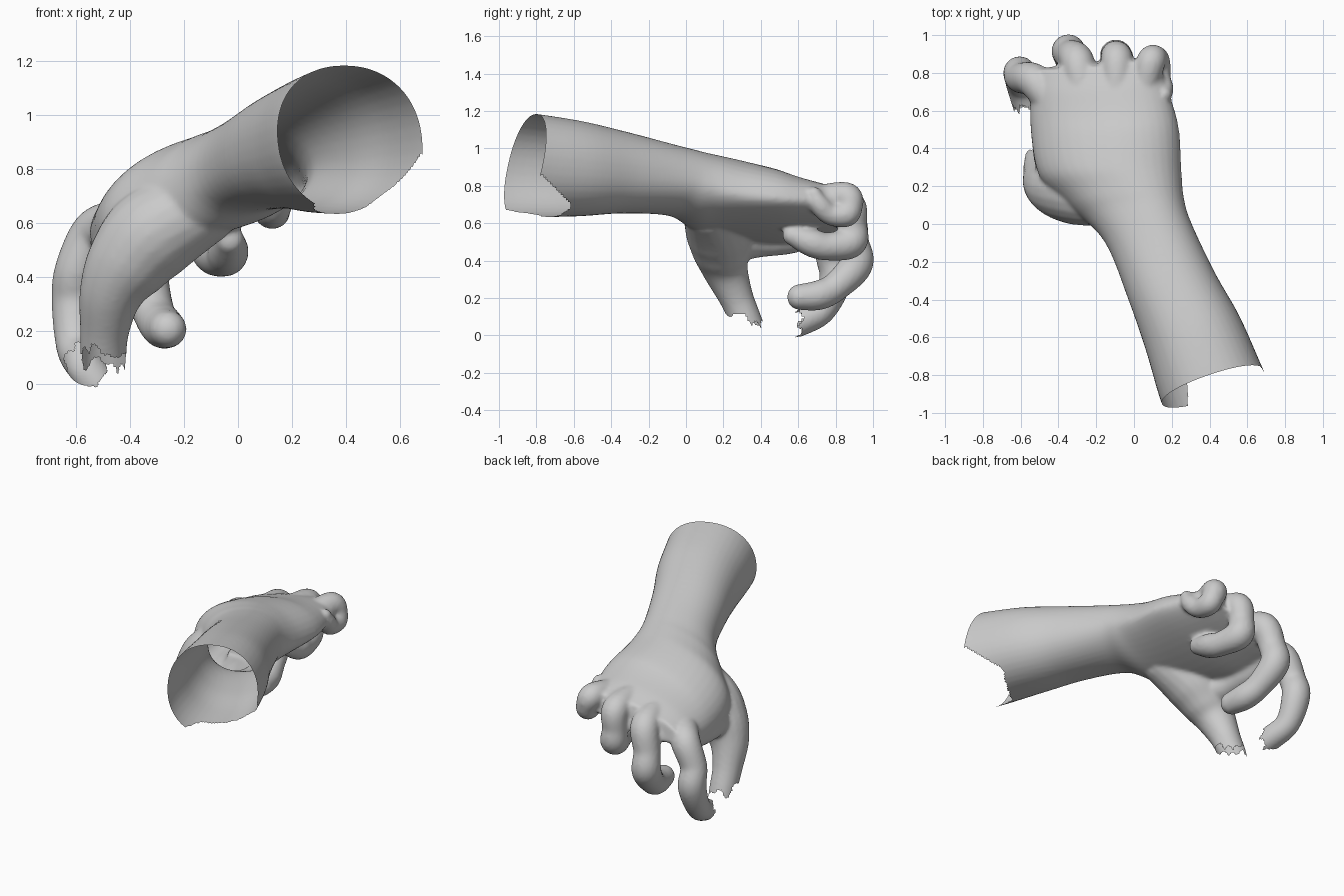
import bpy, bmesh, math
from mathutils import Vector

if "Cube" in bpy.data.objects:
    bpy.data.objects.remove(bpy.data.objects["Cube"])

bm = bmesh.new()


def spline(keys, n=8):
    """Catmull-Rom resampling of rows of numbers."""
    out = []
    for i in range(len(keys) - 1):
        a, b, c, d = keys[max(i - 1, 0)], keys[i], keys[i + 1], keys[min(i + 2, len(keys) - 1)]
        for k in range(n):
            t = k / n
            out.append([0.5 * (2 * q + (r - p) * t + (2 * p - 5 * q + 4 * r - s) * t * t
                               + (3 * q - p - 3 * r + s) * t ** 3)
                        for p, q, r, s in zip(a, b, c, d)])
    out.append(list(keys[-1]))
    return out


def skin(rings):
    """Closed tube through a list of rings of points."""
    vr = [[bm.verts.new(p) for p in ring] for ring in rings]
    n = len(vr[0])
    for a, b in zip(vr, vr[1:]):
        for i in range(n):
            bm.faces.new((a[i], a[(i + 1) % n], b[(i + 1) % n], b[i]))
    bm.faces.new(vr[0][::-1])
    bm.faces.new(vr[-1])


def finger(keys, n=20):
    """Tube with a round tip; keys are x, y, z, radius."""
    rows = spline(keys)
    pts = [Vector(r[:3]) for r in rows]
    rad = [r[3] for r in rows]
    d = (pts[-1] - pts[-2]).normalized()
    end, r0 = pts[-1].copy(), rad[-1]
    for k in range(1, 6):
        a = k * math.pi / 2 / 5.4
        pts.append(end + d * r0 * math.sin(a))
        rad.append(r0 * math.cos(a))
    u, rings = Vector((1, 0.1, 0.05)), []
    for i, p in enumerate(pts):
        t = (pts[min(i + 1, len(pts) - 1)] - pts[max(i - 1, 0)]).normalized()
        u = (u - t * u.dot(t)).normalized()
        v = t.cross(u)
        rings.append([p + (u * math.cos(2 * math.pi * j / n) + v * math.sin(2 * math.pi * j / n)) * rad[i]
                      for j in range(n)])
    skin(rings)


# forearm, wrist and palm: left edge, right edge, thickness above and below
body = [
    (0.25, -1.17, 0.92, 0.77, -0.95, 0.92, 0.29, 0.29),
    (0.15, -0.96, 0.91, 0.68, -0.76, 0.91, 0.28, 0.28),
    (0.06, -0.66, 0.88, 0.56, -0.49, 0.89, 0.26, 0.25),
    (-0.03, -0.40, 0.85, 0.43, -0.26, 0.87, 0.225, 0.21),
    (-0.15, -0.10, 0.76, 0.30, 0.01, 0.85, 0.20, 0.165),
    (-0.32, 0.07, 0.65, 0.26, 0.14, 0.82, 0.225, 0.16),
    (-0.49, 0.24, 0.57, 0.25, 0.28, 0.77, 0.25, 0.12),
    (-0.54, 0.50, 0.52, 0.235, 0.52, 0.74, 0.225, 0.09),
    (-0.54, 0.70, 0.56, 0.17, 0.74, 0.73, 0.15, 0.09),
    (-0.51, 0.82, 0.60, 0.13, 0.88, 0.73, 0.085, 0.08),
]
rows, rings = spline(body, 6), []
mids = [(Vector(r[:3]) + Vector(r[3:6])) / 2 for r in rows]
for i, r in enumerate(rows):
    half = (Vector(r[3:6]) - Vector(r[:3])) / 2
    along = mids[min(i + 1, len(mids) - 1)] - mids[max(i - 1, 0)]
    up = half.cross(along).normalized()
    ring = []
    for j in range(40):
        c, s = math.cos(j * math.pi / 20), math.sin(j * math.pi / 20)
        h = math.copysign(abs(s) ** 0.92, s) * (r[6] if s > 0 else r[7])
        ring.append(mids[i] + half * math.copysign(abs(c) ** 0.92, c) + up * h)
    rings.append(ring)
skin(rings)

# fingers: index, middle, ring, little
finger([(-0.45, 0.66, 0.60, 0.085), (-0.53, 0.76, 0.56, 0.09), (-0.60, 0.775, 0.42, 0.082),
        (-0.605, 0.80, 0.30, 0.087), (-0.60, 0.73, 0.14, 0.075), (-0.565, 0.62, 0.075, 0.075),
        (-0.54, 0.52, 0.04, 0.07)])
finger([(-0.27, 0.70, 0.68, 0.085), (-0.30, 0.86, 0.64, 0.09), (-0.34, 0.895, 0.50, 0.083),
        (-0.345, 0.91, 0.38, 0.09), (-0.31, 0.80, 0.26, 0.078), (-0.28, 0.71, 0.215, 0.08),
        (-0.26, 0.61, 0.205, 0.07)])
finger([(-0.09, 0.72, 0.73, 0.08), (-0.09, 0.87, 0.70, 0.085), (-0.10, 0.89, 0.59, 0.078),
        (-0.09, 0.88, 0.50, 0.087), (-0.05, 0.76, 0.475, 0.075), (-0.035, 0.67, 0.495, 0.075),
        (-0.03, 0.57, 0.535, 0.055)])
finger([(0.06, 0.74, 0.74, 0.07), (0.09, 0.86, 0.74, 0.078), (0.115, 0.875, 0.68, 0.068),
        (0.125, 0.85, 0.645, 0.068), (0.135, 0.77, 0.65, 0.06), (0.155, 0.715, 0.70, 0.055),
        (0.16, 0.685, 0.755, 0.04)])
# thumb with its fleshy base, and the web to the index finger
finger([(-0.10, 0.12, 0.68, 0.14), (-0.30, 0.17, 0.57, 0.175), (-0.41, 0.19, 0.45, 0.155),
        (-0.47, 0.215, 0.34, 0.12), (-0.495, 0.27, 0.20, 0.092), (-0.50, 0.32, 0.08, 0.085),
        (-0.50, 0.36, -0.02, 0.08)])
finger([(-0.38, 0.22, 0.50, 0.12), (-0.44, 0.38, 0.51, 0.095), (-0.46, 0.55, 0.52, 0.085),
        (-0.47, 0.68, 0.56, 0.085)])

bmesh.ops.recalc_face_normals(bm, faces=bm.faces)
me = bpy.data.meshes.new("hand")
bm.to_mesh(me)
bm.free()
hand = bpy.data.objects.new("hand", me)
bpy.context.collection.objects.link(hand)
bpy.context.view_layer.objects.active = hand
hand.select_set(True)

# fuse everything into one skin and soften the joins
m = hand.modifiers.new("fuse", 'REMESH')
m.mode, m.voxel_size = 'VOXEL', 0.012
s = hand.modifiers.new("soften", 'SMOOTH')
s.factor, s.iterations = 0.5, 6
bpy.ops.object.modifier_apply(modifier=m.name)
bpy.ops.object.modifier_apply(modifier=s.name)


def missing(p):
    """Torn openings at the forearm, thumb tip and index tip."""
    x, y, z = p
    tear = 0.022 * math.sin(45 * x + 30 * y) + 0.012 * math.sin(110 * x - 70 * y)
    if x < -0.38 and y < 0.47 and z < 0.085 + tear - 0.2 * (y - 0.33):
        return True
    if x < -0.42 and 0.44 < y < 0.60 + 0.02 * math.sin(80 * z + 50 * x) and z < 0.22:
        return True
    if y < -0.5 and z < 0.85 and x > 0.29:
        edge = -0.77 + 0.15 * min(1, (0.85 - z) / 0.15) if x > 0.52 else -0.62 - 0.8 * (0.52 - x)
        return y < edge
    return False


bm = bmesh.new()
bm.from_mesh(me)
bmesh.ops.bisect_plane(bm, geom=bm.verts[:] + bm.edges[:] + bm.faces[:],
                       plane_co=(0.16, -0.95, 0.90), plane_no=(0.052, -0.151, 0.037), clear_outer=True)
bmesh.ops.delete(bm, geom=[v for v in bm.verts if missing(v.co)], context='VERTS')
bm.to_mesh(me)
bm.free()
me.shade_smooth()
